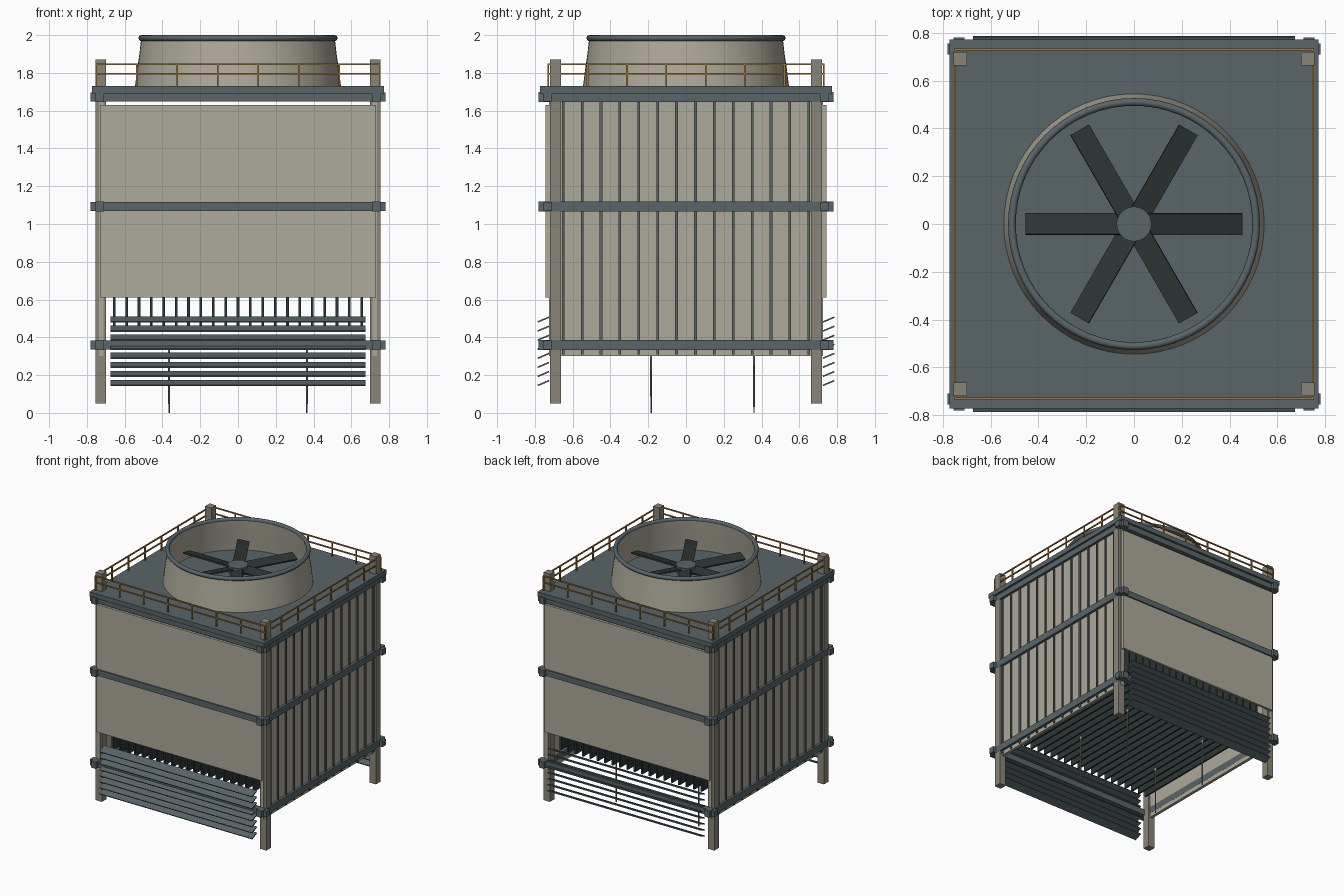
import bpy, math
from mathutils import Matrix, Vector

old = bpy.data.objects.get("Cube")
if old:
    bpy.data.objects.remove(old, do_unlink=True)


def material(name, rgb):
    m = bpy.data.materials.new(name)
    m.use_nodes = True
    m.diffuse_color = (*rgb, 1)
    m.node_tree.nodes["Principled BSDF"].inputs["Base Color"].default_value = (*rgb, 1)
    return m


cladding = material("warm_beige", (0.42, 0.40, 0.325))
frame = material("dark_beige", (0.25, 0.24, 0.185))
steel = material("blue_grey_steel", (0.10, 0.13, 0.14))
dark = material("charcoal", (0.026, 0.036, 0.036))
orange = material("railing_orange", (0.42, 0.19, 0.03))


def finish(name, mesh, mat, smooth=False):
    mesh.materials.append(mat)
    ob = bpy.data.objects.new(name, mesh)
    bpy.context.collection.objects.link(ob)
    if smooth:
        bpy.ops.object.select_all(action='DESELECT')
        ob.select_set(True)
        bpy.context.view_layer.objects.active = ob
        bpy.ops.object.shade_smooth_by_angle(angle=math.radians(35))
    return ob


def box(name, center, size, mat, rot=None):
    """Box placed by centre and full size."""
    hx, hy, hz = (s / 2 for s in size)
    verts = [Vector((x, y, z)) for x in (-hx, hx) for y in (-hy, hy) for z in (-hz, hz)]
    faces = [(0, 1, 3, 2), (4, 6, 7, 5), (0, 4, 5, 1), (2, 3, 7, 6), (0, 2, 6, 4), (1, 5, 7, 3)]
    mesh = bpy.data.meshes.new(name)
    mesh.from_pydata(verts, [], faces)
    if rot:
        mesh.transform(rot)
    mesh.transform(Matrix.Translation(center))
    return finish(name, mesh, mat)


def lathe(name, profile, mat, sides=64, closed=False, at=(0, 0)):
    """Turn a radius/height profile round a vertical axis."""
    n = len(profile)
    verts = []
    for i in range(sides):
        a = math.tau * i / sides
        verts += [(at[0] + r * math.cos(a), at[1] + r * math.sin(a), z) for r, z in profile]
    faces = []
    for i in range(sides):
        j = (i + 1) % sides
        for k in range(n if closed else n - 1):
            m = (k + 1) % n
            faces.append((i * n + k, j * n + k, j * n + m, i * n + m))
    if not closed:
        faces.append([i * n for i in reversed(range(sides))])
        faces.append([i * n + n - 1 for i in range(sides)])
    mesh = bpy.data.meshes.new(name)
    mesh.from_pydata(verts, [], faces)
    return finish(name, mesh, mat, True)


SIGNS = (-1, 1)

# Corner columns
for sx in SIGNS:
    for sy in SIGNS:
        box("corner_column", (sx * 0.727, sy * 0.692, 0.96), (0.056, 0.058, 1.82), frame)

# Front and back wall panels, ribbed side walls
for s in SIGNS:
    box("end_panel", (0, s * 0.735, 1.12), (1.46, 0.02, 1.02), cladding)
    box("side_panel", (s * 0.723, 0, 0.975), (0.024, 1.45, 1.35), cladding)
    for i in range(14):
        box("side_rib", (s * 0.735, -0.65 + 0.1 * i, 0.985), (0.02, 0.014, 1.35), steel)

# Horizontal beams crossing at the corners
for z in (0.36, 1.092, 1.672):
    for s in SIGNS:
        box("end_beam", (0, s * 0.733, z), (1.56, 0.045, 0.048), steel)
        box("side_beam", (s * 0.733, 0, z), (0.045, 1.56, 0.054), steel)

# Roof deck
box("roof_deck", (0, 0, 1.711), (1.545, 1.545, 0.038), steel)

# Tilted intake louvers
tilt = Matrix.Rotation(math.radians(23), 4, 'X')
for s in SIGNS:
    for i in range(8):
        box("louver", (0, s * 0.755, 0.158 + 0.048 * i), (1.35, 0.066, 0.008), steel, tilt)

# Internal fill sheets
for i in range(21):
    box("fill_sheet", (-0.655 + 0.0655 * i, 0, 0.73), (0.014, 1.3, 0.56), dark)

# Thin risers under the fill
for x in (-0.365, 0.365):
    for y in (-0.185, 0.36):
        lathe("riser", [(0.004, 0), (0.006, 0.36), (0.011, 0.37), (0.011, 0.385)],
              frame, 10, at=(x, y))

# Fan stack with rolled rim
lathe("fan_stack", [(0.545, 1.73), (0.534, 1.82), (0.522, 1.90), (0.513, 1.98),
                    (0.497, 1.98), (0.506, 1.90), (0.518, 1.82), (0.529, 1.73)],
      cladding, closed=True)
rim = [(0.511 + 0.016 * math.cos(a), 1.984 + 0.016 * math.sin(a))
       for a in (math.tau * k / 12 for k in range(12))]
lathe("stack_rim", rim, steel, closed=True)

# Fan
lathe("fan_shaft", [(0.035, 1.72), (0.035, 1.82)], steel, 20)
lathe("fan_hub", [(0.073, 1.80), (0.073, 1.862)], steel, 32)
for i in range(6):
    spin = Matrix.Rotation(math.tau * i / 6, 4, 'Z')
    pitch = Matrix.Rotation(math.radians(12), 4, 'X')
    box("fan_blade", (0, 0, 1.837), (0.40, 0.09, 0.012), dark,
        spin @ Matrix.Translation((0.255, 0, 0)) @ pitch)

# Guard railing
RX, RY, T = 0.75, 0.73, 0.009
for s in SIGNS:
    for z in (1.795, 1.845):
        box("rail_end", (0, s * RY, z), (2 * RX, T, T), orange)
        box("rail_side", (s * RX, 0, z), (T, 2 * RY, T), orange)
    for i in range(8):
        t = 2 * i / 7 - 1
        box("rail_post_end", (t * RX, s * RY, 1.787), (T, T, 0.116), orange)
        if 0 < i < 7:
            box("rail_post_side", (s * RX, t * RY, 1.787), (T, T, 0.116), orange)
